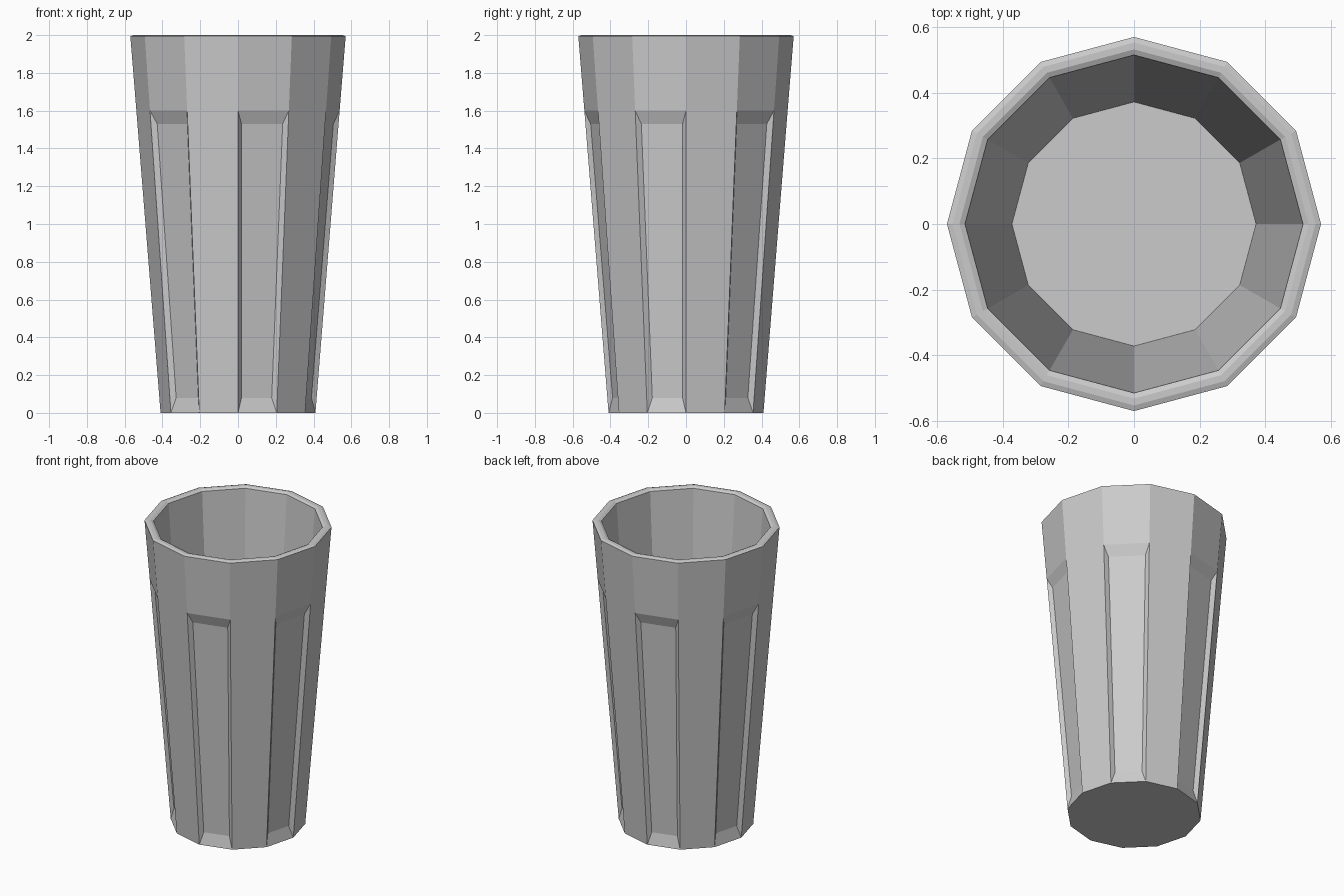
import bpy, bmesh
from math import sin, cos, pi
from mathutils import Vector

if "Cube" in bpy.data.objects:
    bpy.data.objects.remove(bpy.data.objects["Cube"])

N = 12
BASE_R, TOP_R, TOP_Z = 0.41, 0.57, 2.0
PANEL_TOP = 1.6                   # upper end of the recessed flutes
IN_LOW, IN_HIGH = 0.08, 1.53      # heights of the recessed flat
MARGIN, DEPTH = 0.025, 0.022      # side slope width and recess depth


def outer_r(z):
    return BASE_R + (TOP_R - BASE_R) * z / TOP_Z


def point(r, z, k):
    a = 2 * pi * k / N
    return Vector((r * cos(a), r * sin(a), z))


bm = bmesh.new()


def ring(r, z):
    return [bm.verts.new(point(r, z, k)) for k in range(N)]


# Rings from base, up the outside, over the rim and down the inside
profile = [(BASE_R, 0), (outer_r(PANEL_TOP), PANEL_TOP), (TOP_R, 1.994),
           (0.553, 2.0), (0.532, 2.0), (0.515, 1.992), (0.372, 0.1)]
rings = [ring(r, z) for r, z in profile]


def recess(corners, k):
    """Sunken panel: a flat face with four sloped borders."""
    n = point(1, 0, k + 0.5)
    t = Vector((-n.y, n.x, 0))
    inner = []
    for z, kk, s in ((IN_LOW, k, 1), (IN_LOW, k + 1, -1),
                     (IN_HIGH, k + 1, -1), (IN_HIGH, k, 1)):
        p = point(outer_r(z), z, kk) + t * MARGIN * s - n * DEPTH
        inner.append(bm.verts.new(p))
    bm.faces.new(inner)
    for i in range(4):
        j = (i + 1) % 4
        bm.faces.new((corners[i], corners[j], inner[j], inner[i]))


# Walls, every other lower facet is recessed
for level, (lo, hi) in enumerate(zip(rings, rings[1:])):
    for k in range(N):
        j = (k + 1) % N
        quad = (lo[k], lo[j], hi[j], hi[k])
        if level == 0 and k % 2 == 1:
            recess(quad, k)
        else:
            bm.faces.new(quad)

# Underside and inner floor
bm.faces.new(rings[0][::-1])
bm.faces.new(rings[-1])
bmesh.ops.recalc_face_normals(bm, faces=bm.faces[:])

mesh = bpy.data.meshes.new("drinking_glass")
bm.to_mesh(mesh)
bm.free()
bpy.context.collection.objects.link(bpy.data.objects.new("drinking_glass", mesh))
